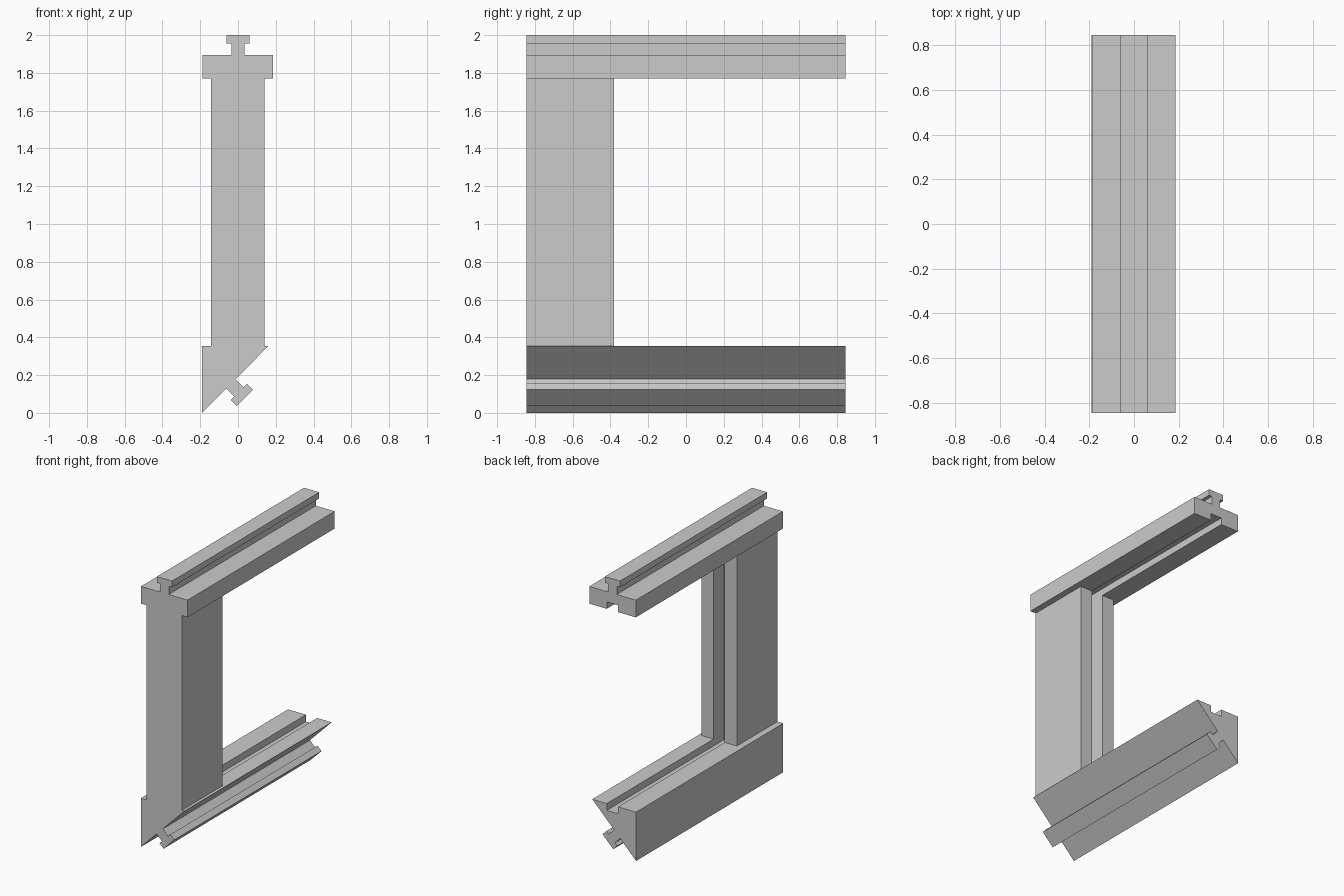
import bpy
import bmesh
from mathutils import Vector

cube = bpy.data.objects.get("Cube")
if cube:
    bpy.data.objects.remove(cube, do_unlink=True)

grey = bpy.data.materials.new("plain grey")
grey.use_nodes = True
grey.diffuse_color = (0.6, 0.6, 0.6, 1)
grey.node_tree.nodes["Principled BSDF"].inputs["Base Color"].default_value = (0.6, 0.6, 0.6, 1)

FRONT, BACK = -0.845, 0.845
POST_BACK = -0.38
SLOT = 0.045           # half width of every groove
SLOT_DEPTH = 0.05
POST_SLOT = 0.12       # depth of the groove in the post
RAIL_BOTTOM, SILL_TOP = 1.77, 0.355


def prism(name, corners, offset):
    """Extrude a closed outline of 3D corners along an offset."""
    bm = bmesh.new()
    face = bm.faces.new([bm.verts.new(c) for c in corners])
    result = bmesh.ops.extrude_face_region(bm, geom=[face])
    moved = [v for v in result["geom"] if isinstance(v, bmesh.types.BMVert)]
    bmesh.ops.translate(bm, verts=moved, vec=offset)
    bmesh.ops.recalc_face_normals(bm, faces=bm.faces)
    mesh = bpy.data.meshes.new(name)
    bm.to_mesh(mesh)
    bm.free()
    mesh.materials.append(grey)
    obj = bpy.data.objects.new(name, mesh)
    bpy.context.collection.objects.link(obj)
    return obj


def rail(name, outline):
    return prism(name, [(x, FRONT, z) for x, z in outline], (0, BACK - FRONT, 0))


def tongue(root, along, out):
    """T-shaped tongue outline standing on a surface point."""
    half = [(0.035, 0), (0.035, 0.06), (0.061, 0.06), (0.061, 0.105)]
    steps = half + [(-a, h) for a, h in reversed(half)]
    return [Vector(root) + Vector(along) * a + Vector(out) * h for a, h in steps]


# Top rail: tongue above, groove below
slot_top = RAIL_BOTTOM + SLOT_DEPTH
rail("top_rail", [(-0.188, RAIL_BOTTOM), (-SLOT, RAIL_BOTTOM), (-SLOT, slot_top),
                  (SLOT, slot_top), (SLOT, RAIL_BOTTOM), (0.186, RAIL_BOTTOM), (0.186, 1.895)]
     + tongue((0, 1.895), (1, 0), (0, 1)) + [(-0.188, 1.895)])

# Bottom sill: triangular, groove above, tongue on the sloping underside
slot_floor = SILL_TOP - SLOT_DEPTH
d = 0.5 ** 0.5
rail("bottom_sill", [(-0.19, 0), (-0.19, SILL_TOP), (-SLOT, SILL_TOP), (-SLOT, slot_floor),
                     (SLOT, slot_floor), (SLOT, SILL_TOP), (0.162, SILL_TOP)]
     + tongue((-0.038, 0.154), (d, d), (d, -d)))

# Front post: groove along its back face
slot_y = POST_BACK - POST_SLOT
post = [(-0.143, FRONT), (0.14, FRONT), (0.14, POST_BACK), (SLOT, POST_BACK),
        (SLOT, slot_y), (-SLOT, slot_y), (-SLOT, POST_BACK), (-0.143, POST_BACK)]
prism("front_post", [(x, y, SILL_TOP) for x, y in post], (0, 0, RAIL_BOTTOM - SILL_TOP))

# Tenons that fill the rail grooves at the post
for name, z in (("lower_tenon", slot_floor), ("upper_tenon", RAIL_BOTTOM)):
    base = [(-SLOT, FRONT, z), (SLOT, FRONT, z), (SLOT, slot_y, z), (-SLOT, slot_y, z)]
    prism(name, base, (0, 0, SLOT_DEPTH))
